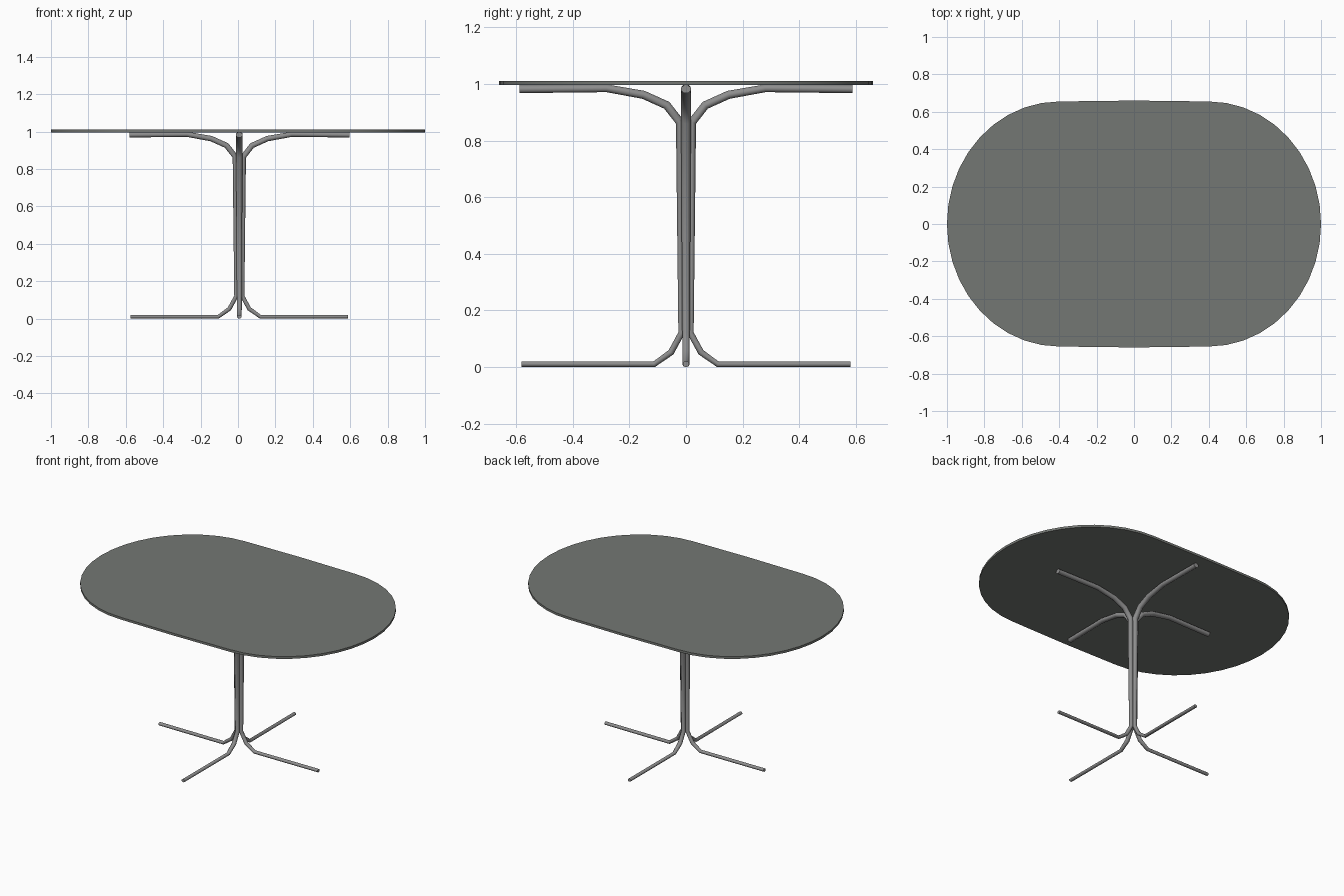
import bpy, bmesh, math
from mathutils import Vector

if "Cube" in bpy.data.objects:
    bpy.data.objects.remove(bpy.data.objects["Cube"])

CENTRE_X = 0.007


def material(name, colour):
    mat = bpy.data.materials.new(name)
    mat.diffuse_color = (*colour, 1)
    mat.use_nodes = True
    mat.node_tree.nodes["Principled BSDF"].inputs["Base Color"].default_value = mat.diffuse_color
    return mat


TOP_GREY = material("dark_top", (0.175, 0.185, 0.172))
TUBE_GREY = material("dark_metal", (0.27, 0.27, 0.27))


def finish(bm, name, mat, angle=30):
    bmesh.ops.recalc_face_normals(bm, faces=bm.faces[:])
    mesh = bpy.data.meshes.new(name)
    bm.to_mesh(mesh)
    bm.free()
    mesh.materials.append(mat)
    obj = bpy.data.objects.new(name, mesh)
    bpy.context.collection.objects.link(obj)
    bpy.ops.object.select_all(action='DESELECT')
    obj.select_set(True)
    bpy.context.view_layer.objects.active = obj
    bpy.ops.object.shade_smooth_by_angle(angle=math.radians(angle))
    return obj


# Tabletop: two half-ellipse ends joined by gently bowed long sides
def tabletop():
    n = 20
    half = []
    for i in range(n + 1):
        a = math.pi * (i / n - 0.5)
        half.append((0.40 + 0.60 * math.cos(a), 0.655 * math.sin(a)))
    outline = half + [(0, 0.66)] + [(-x, -y) for x, y in half] + [(0, -0.66)]
    bm = bmesh.new()
    face = bm.faces.new([bm.verts.new((x, y, 0.996)) for x, y in outline])
    ext = bmesh.ops.extrude_face_region(bm, geom=[face], use_keep_orig=True)
    top = [g for g in ext["geom"] if isinstance(g, bmesh.types.BMVert)]
    bmesh.ops.translate(bm, vec=(0, 0, 0.015), verts=top)
    finish(bm, "tabletop", TOP_GREY)


# Bent tube path: (distance from centre, height, radius), foot to arm tip
PATH = [(0.582, 0.0105, 0.0095), (0.113, 0.0095, 0.0095), (0.053, 0.052, 0.011),
        (0.016, 0.12, 0.011), (0.021, 0.865, 0.0145), (0.068, 0.925, 0.0145),
        (0.15, 0.962, 0.0145), (0.28, 0.985, 0.0135), (0.588, 0.982, 0.014)]


def leg(name, turn, sides=8):
    pts = [Vector(p[:2]) for p in PATH]
    bm = bmesh.new()
    rings = []
    for i, p in enumerate(pts):
        before = (p - pts[i - 1]).normalized() if i else None
        after = (pts[i + 1] - p).normalized() if i < len(pts) - 1 else None
        t = ((before or after) + (after or before)).normalized()
        mitre = 1 / max(t.dot(after or before), 0.5)
        nrm = Vector((-t.y, t.x))
        r = PATH[i][2] / math.cos(math.pi / sides)
        ring = []
        for k in range(sides):
            a = 2 * math.pi * (k + 0.5) / sides
            q = p + nrm * (r * mitre * math.cos(a))
            w = 1.2 * r * math.sin(a)
            ring.append(bm.verts.new((q.x * math.cos(turn) - w * math.sin(turn) + CENTRE_X,
                                      q.x * math.sin(turn) + w * math.cos(turn), q.y)))
        rings.append(ring)
    for a, b in zip(rings, rings[1:]):
        for k in range(sides):
            j = (k + 1) % sides
            bm.faces.new((a[k], a[j], b[j], b[k]))
    bm.faces.new(rings[0])
    bm.faces.new(rings[-1])
    finish(bm, name, TUBE_GREY, 60)


tabletop()

# Four bent tubes bundled into the central column
for i, side in enumerate(("right", "back", "left", "front")):
    leg(side + "_leg", i * math.pi / 2)
